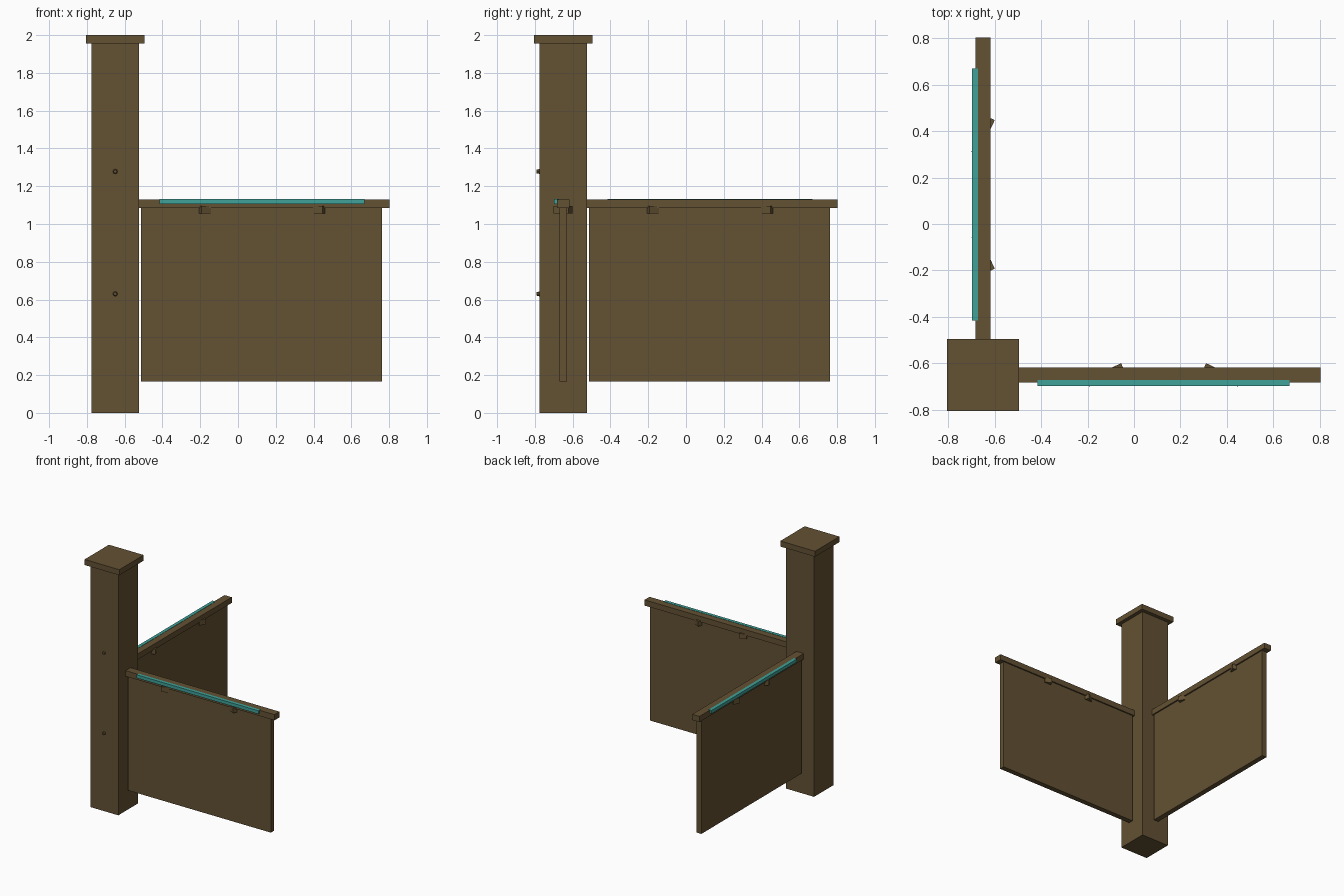
import bpy, bmesh
from math import radians
from mathutils import Matrix

if "Cube" in bpy.data.objects:
    bpy.data.objects.remove(bpy.data.objects["Cube"])


def material(name, color):
    m = bpy.data.materials.new(name)
    m.diffuse_color = color
    m.use_nodes = True
    m.node_tree.nodes["Principled BSDF"].inputs["Base Color"].default_value = m.diffuse_color
    return m


WOOD = material("brown", (0.125, 0.082, 0.033, 1))
TEAL = material("teal", (0.05, 0.36, 0.32, 1))


def finish(name, bm, frame, mat):
    bm.transform(frame)
    me = bpy.data.meshes.new(name)
    bm.to_mesh(me)
    bm.free()
    me.materials.append(mat)
    ob = bpy.data.objects.new(name, me)
    bpy.context.collection.objects.link(ob)
    return ob


def box(name, x, y, z, frame=Matrix(), mat=WOOD, turn=0):
    """Box from (min, max) ranges, optionally turned about its own z axis."""
    bm = bmesh.new()
    bmesh.ops.create_cube(bm, size=1)
    size = [b - a for a, b in (x, y, z)]
    mid = [(a + b) / 2 for a, b in (x, y, z)]
    local = (Matrix.Translation(mid) @ Matrix.Rotation(radians(turn), 4, 'Z')
             @ Matrix.Diagonal((*size, 1)))
    bm.transform(local)
    return finish(name, bm, frame, mat)


# Post and cap
box("post", (-0.775, -0.525), (-0.775, -0.525), (0, 1.955))
box("post_cap", (-0.805, -0.495), (-0.805, -0.495), (1.955, 2.0))

# Bolt heads on the front of the post
for i, z in enumerate((0.63, 1.278)):
    bm = bmesh.new()
    bmesh.ops.create_cone(bm, cap_ends=True, segments=8,
                          radius1=0.016, radius2=0.009, depth=0.03)
    place = Matrix.Translation((-0.65, -0.777, z)) @ Matrix.Rotation(radians(90), 4, 'X')
    finish(f"bolt_{i}", bm, place, WOOD)


def wing(tag, frame, strip_side):
    """Panel wing running along local +x, centred on local y = 0."""
    box(f"{tag}_panel", (-0.513, 0.763), (-0.021, 0.021), (0.165, 1.09), frame)
    box(f"{tag}_rail", (-0.53, 0.803), (-0.032, 0.032), (1.085, 1.131), frame)
    # Light strip along the outer edge of the rail
    ys = sorted((strip_side * 0.022, strip_side * 0.048))
    box(f"{tag}_strip", (-0.415, 0.67), ys, (1.107, 1.133), frame, TEAL)
    # Turned clips under the rail on both faces
    clips = ((-0.178, -0.016, 25), (0.433, -0.016, -25),
             (-0.07, 0.016, 25), (0.325, 0.016, -25))
    for i, (x, y, turn) in enumerate(clips):
        box(f"{tag}_clip_{i}", (x - 0.0275, x + 0.0275), (y - 0.025, y + 0.025),
            (1.055, 1.096), frame, WOOD, turn)


wing("front_wing", Matrix.Translation((0, -0.65, 0)), -1)
wing("side_wing", Matrix.Translation((-0.65, 0, 0)) @ Matrix.Rotation(radians(90), 4, 'Z'), 1)
